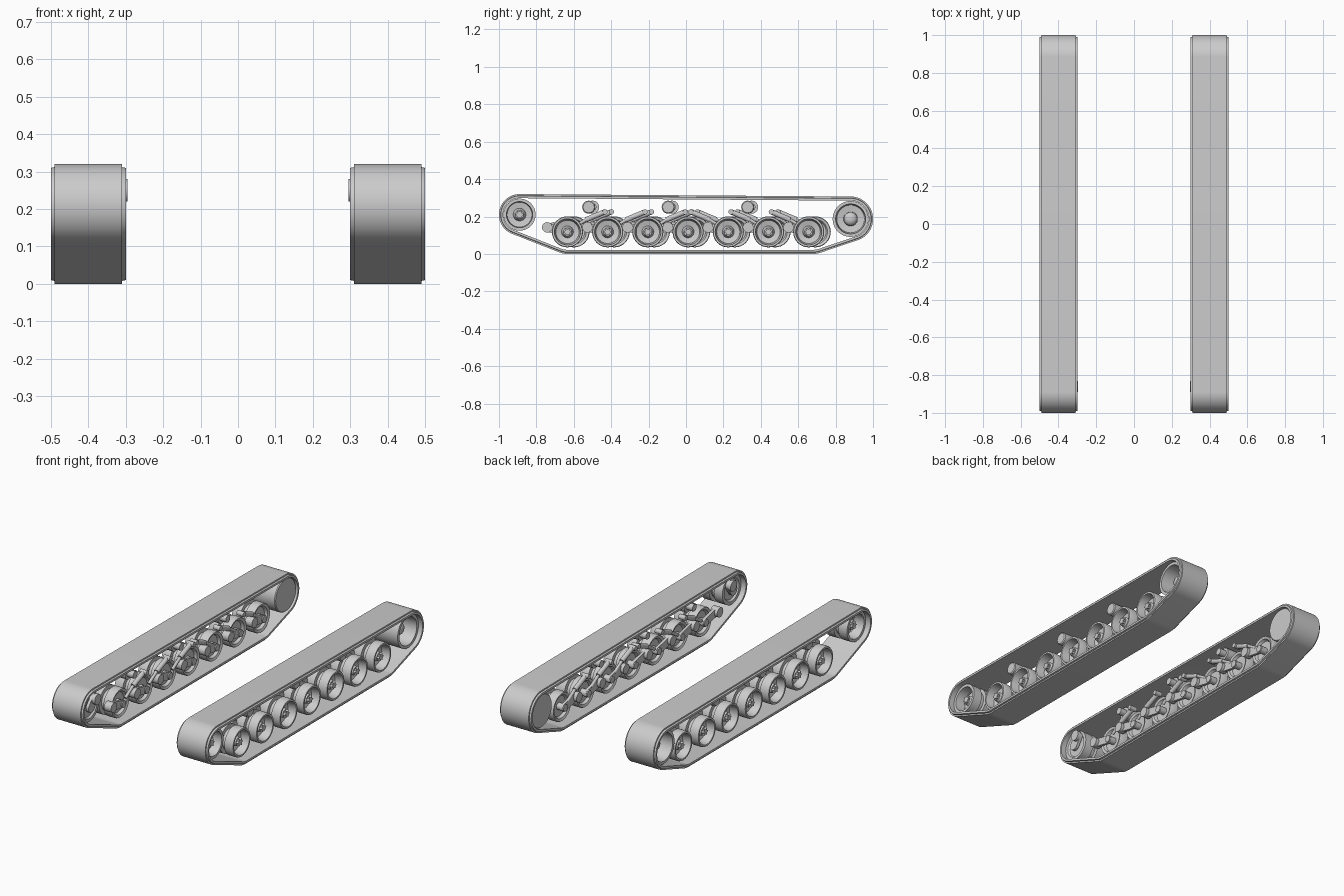
import bpy, bmesh, math
from mathutils import Vector

if "Cube" in bpy.data.objects:
    bpy.data.objects.remove(bpy.data.objects["Cube"], do_unlink=True)

GREY = (0.6, 0.6, 0.6, 1)
metal = bpy.data.materials.new("plain_grey_metal")
metal.use_nodes = True
metal.diffuse_color = GREY
metal.node_tree.nodes["Principled BSDF"].inputs["Base Color"].default_value = GREY

CENTRE = 0.4          # distance of each track from the middle
WHEEL_Z, WHEEL_R = 0.118, 0.083


def finish(name, bm):
    bmesh.ops.remove_doubles(bm, verts=bm.verts, dist=1e-5)
    bmesh.ops.recalc_face_normals(bm, faces=bm.faces)
    mesh = bpy.data.meshes.new(name)
    bm.to_mesh(mesh)
    bm.free()
    obj = bpy.data.objects.new(name, mesh)
    bpy.context.collection.objects.link(obj)
    mesh.materials.append(metal)
    bpy.ops.object.select_all(action="DESELECT")
    obj.select_set(True)
    bpy.context.view_layer.objects.active = obj
    bpy.ops.object.shade_smooth_by_angle(angle=math.radians(35))
    return obj


def skin(name, rings, closed=False, caps=False):
    """Join equal rings of points into a surface."""
    bm = bmesh.new()
    loops = [[bm.verts.new(p) for p in ring] for ring in rings]
    pairs = list(zip(loops, loops[1:]))
    if closed:
        pairs.append((loops[-1], loops[0]))
    for a, b in pairs:
        for i in range(len(a)):
            j = (i + 1) % len(a)
            bm.faces.new((a[i], a[j], b[j], b[i]))
    if caps:
        bm.faces.new(loops[0])
        bm.faces.new(loops[-1])
    return finish(name, bm)


def wrap(circles, inset=0.0, n=128):
    """Outline stretched around circles (y, z, radius)."""
    pts = []
    for i in range(n):
        t = math.tau * i / n
        c, s = math.cos(t), math.sin(t)
        y, z, r = max(circles, key=lambda k: k[0] * c + k[1] * s + k[2])
        pts.append((y + (r - inset) * c, z + (r - inset) * s))
    return pts


def lathe(name, side, y, z, profile, n=32):
    """Turn (offset from track centre, radius) around the x axis."""
    rings = []
    for a, r in profile:
        r = max(r, 1e-7)
        rings.append([(side * (CENTRE + a), y + r * math.cos(math.tau * i / n),
                       z + r * math.sin(math.tau * i / n)) for i in range(n)])
    return skin(name, rings)


def plate(name, side, a, b, circles, n=40):
    loop = wrap(circles, n=n)
    return skin(name, [[(side * (CENTRE + x), y, z) for y, z in loop] for x in (a, b)],
                caps=True)


def star(name, side, y, z, a, b, r):
    rings = []
    for x in (a, b):
        rings.append([(side * (CENTRE + x),
                       y + r * (1 - 0.4 * (i % 2)) * math.cos(math.tau * i / 12),
                       z + r * (1 - 0.4 * (i % 2)) * math.sin(math.tau * i / 12))
                      for i in range(12)])
    return skin(name, rings, caps=True)


def rod(name, p, q, radius):
    p, q = Vector(p), Vector(q)
    bm = bmesh.new()
    bmesh.ops.create_cone(bm, cap_ends=True, segments=16, radius1=radius,
                          radius2=radius, depth=(q - p).length)
    bm.transform((q - p).to_track_quat("Z", "Y").to_matrix().to_4x4())
    bmesh.ops.translate(bm, verts=bm.verts, vec=(p + q) / 2)
    return finish(name, bm)


# turned profiles
ROAD_WHEEL = [(-0.04, 0), (-0.045, 0.058), (-0.06, 0.066), (-0.065, 0.08),
              (-0.06, WHEEL_R), (-0.014, WHEEL_R), (-0.014, 0.06), (0.014, 0.06),
              (0.014, WHEEL_R), (0.062, WHEEL_R), (0.068, 0.08), (0.068, 0.07),
              (0.02, 0.062), (0.012, 0.032), (0.04, 0.026), (0.046, 0.022), (0.046, 0)]
IDLER = [(-0.06, 0), (-0.06, 0.06), (-0.07, 0.068), (-0.07, 0.086), (-0.015, 0.086),
         (-0.015, 0.065), (0.015, 0.065), (0.015, 0.086), (0.07, 0.086), (0.07, 0.07),
         (0.01, 0.066), (0.005, 0.034), (0.04, 0.027), (0.046, 0.022), (0.046, 0)]
SPROCKET = [(-0.09, 0), (-0.09, 0.092), (-0.085, 0.096), (0.075, 0.096), (0.075, 0.08),
            (-0.02, 0.074), (-0.025, 0.038), (0.02, 0.036), (0.032, 0.028),
            (0.038, 0.015), (0.04, 0)]
ROLLER = [(-0.09, 0), (-0.09, 0.02), (-0.05, 0.02), (-0.05, 0.035), (0.04, 0.035),
          (0.045, 0.03), (0.045, 0)]
# belt section: offset from track centre, inset from the outer face
BELT = [(-0.09, 0), (0.09, 0), (0.09, 0.008), (0.1, 0.01), (0.1, 0.022),
        (-0.1, 0.022), (-0.1, 0.01), (-0.09, 0.008)]

FRONT, REAR = (-0.89, 0.21), (0.88, 0.187)
BELT_PATH = [(*FRONT, 0.11), (*REAR, 0.12), (-0.634, 0.118, 0.118), (0.68, 0.118, 0.118)]

for side, label, shift in ((1, "left", 0.0), (-1, "right", 0.035)):
    # track belt
    skin(label + "_track_belt",
         [[(side * (CENTRE + a), y, z) for y, z in wrap(BELT_PATH, d)] for a, d in BELT],
         closed=True)

    # front idler with its tensioning crank
    lathe(label + "_idler", side, *FRONT, IDLER)
    star(label + "_idler_nut", side, *FRONT, 0.045, 0.056, 0.025)
    plate(label + "_idler_crank", side, -0.085, -0.068,
          [(*FRONT, 0.03), (-0.86, 0.25, 0.026)])
    plate(label + "_idler_pivot", side, -0.104, -0.085, [(-0.86, 0.25, 0.03)], 24)

    # rear drive sprocket
    lathe(label + "_drive_sprocket", side, *REAR, SPROCKET, 40)

    # return rollers
    for i in range(3):
        lathe(f"{label}_return_roller_{i + 1}", side, -0.52 + 0.425 * i + shift * 0.6,
              0.25, ROLLER, 24)

    # road wheels with trailing arms and dampers
    for i in range(7):
        tag = f"{label}_road_wheel_{i + 1}"
        y = -0.634 + 0.215 * i + shift
        pivot = (y - 0.108, 0.142)
        lathe(tag, side, y, WHEEL_Z, ROAD_WHEEL)
        star(tag + "_nut", side, y, WHEEL_Z, 0.045, 0.06, 0.023)
        plate(tag + "_arm", side, -0.082, -0.066,
              [(*pivot, 0.024), (y, WHEEL_Z, 0.022)])
        plate(tag + "_axle", side, -0.088, -0.03, [(y, WHEEL_Z, 0.02)], 20)
        plate(tag + "_pivot", side, -0.1, -0.055, [(*pivot, 0.028)], 24)
        if i != 3:
            d = 1 if i < 3 else -1
            x = side * (CENTRE - 0.075)
            low, mid, top = [(x, y + d * k, z) for k, z in
                             ((0.03, 0.14), (0.1, 0.183), (0.2, 0.225))]
            rod(tag + "_damper_rod", low, mid, 0.009)
            rod(tag + "_damper_body", mid, top, 0.014)
            plate(tag + "_damper_mount", side, -0.098, -0.055, [(*top[1:], 0.014)], 16)
